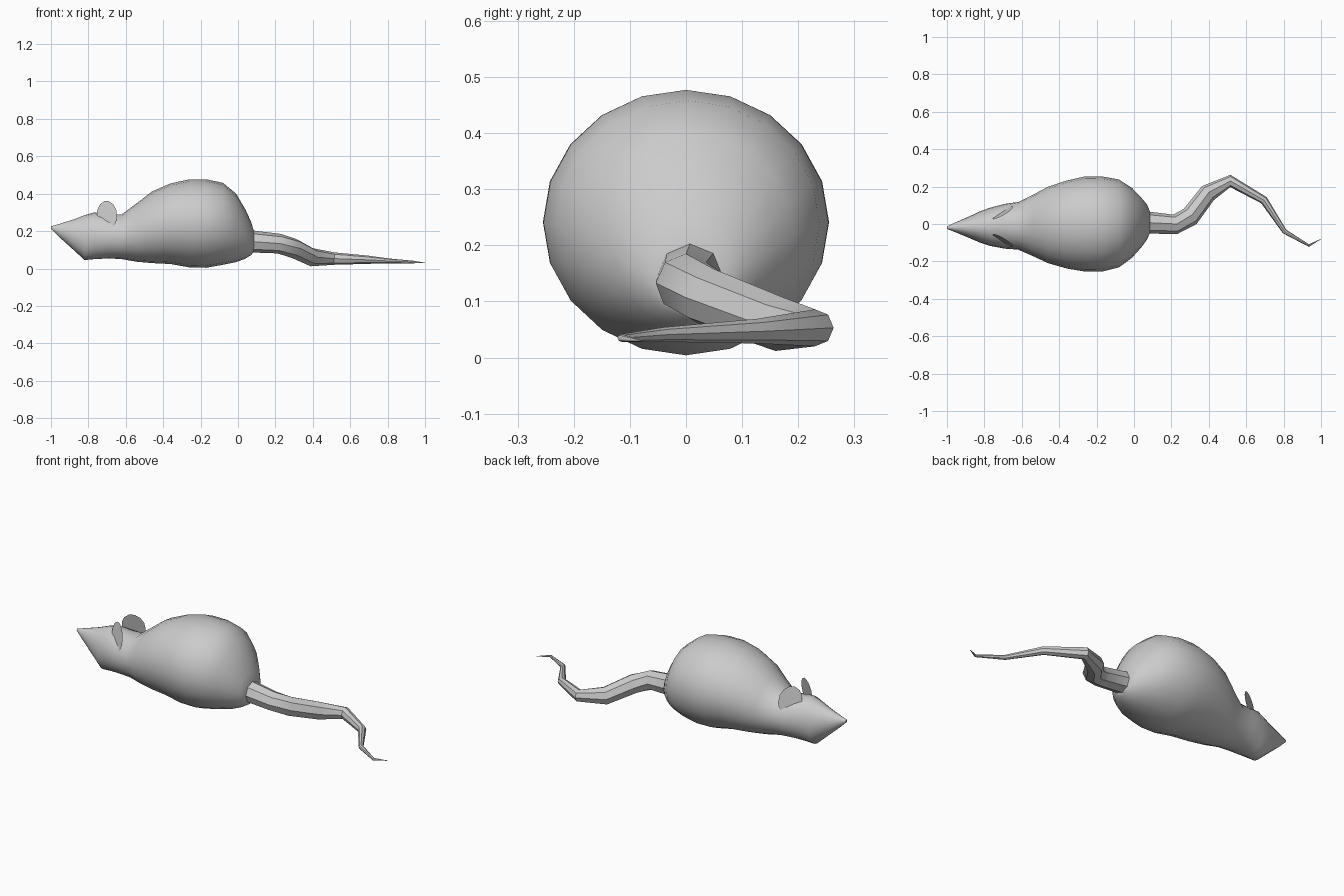
import bpy, bmesh
from math import sin, cos, pi, radians
from mathutils import Vector


def make_object(name, bm, smooth=True):
    bmesh.ops.recalc_face_normals(bm, faces=bm.faces)
    me = bpy.data.meshes.new(name)
    bm.to_mesh(me)
    bm.free()
    ob = bpy.data.objects.new(name, me)
    bpy.context.collection.objects.link(ob)
    if smooth:
        bpy.ops.object.select_all(action='DESELECT')
        bpy.context.view_layer.objects.active = ob
        ob.select_set(True)
        bpy.ops.object.shade_smooth_by_angle(angle=radians(40))
    return ob


def loft(name, rings):
    """Bridge a list of point rings and cap both ends."""
    bm = bmesh.new()
    vr = [[bm.verts.new(p) for p in ring] for ring in rings]
    n = len(vr[0])
    for a, b in zip(vr, vr[1:]):
        for i in range(n):
            j = (i + 1) % n
            bm.faces.new((a[i], a[j], b[j], b[i]))
    bm.faces.new(vr[0])
    bm.faces.new(vr[-1])
    return make_object(name, bm)


# Body: x, bottom z, top z, half width, sideways offset
sections = [
    (-1.00, 0.212, 0.226, 0.006, -0.02), (-0.96, 0.172, 0.237, 0.024, -0.018),
    (-0.88, 0.10, 0.262, 0.058, -0.017), (-0.82, 0.045, 0.285, 0.085, -0.016),
    (-0.77, 0.05, 0.30, 0.102, -0.015), (-0.69, 0.054, 0.288, 0.12, -0.012),
    (-0.62, 0.05, 0.29, 0.127, -0.01), (-0.54, 0.036, 0.35, 0.164, -0.008),
    (-0.46, 0.029, 0.412, 0.204, -0.005), (-0.36, 0.024, 0.455, 0.235, -0.003),
    (-0.26, 0.006, 0.477, 0.255, 0), (-0.17, 0.004, 0.477, 0.254, 0),
    (-0.08, 0.02, 0.458, 0.235, 0.003), (-0.01, 0.034, 0.40, 0.186, 0.006),
    (0.04, 0.053, 0.315, 0.132, 0.008), (0.07, 0.072, 0.25, 0.093, 0.01),
    (0.085, 0.09, 0.20, 0.058, 0.01),
]
rings = []
for x, lo, hi, w, off in sections:
    mid, h = (lo + hi) / 2, (hi - lo) / 2
    rings.append([(x, off + w * sin(a), mid + h * cos(a))
                  for a in (2 * pi * i / 20 for i in range(20))])
loft("body", rings)

# Tail: x, y, z, radius along a wavy path
path = [
    (0.07, 0.008, 0.145, 0.059), (0.22, -0.002, 0.133, 0.053),
    (0.30, 0.04, 0.107, 0.053), (0.395, 0.165, 0.06, 0.049),
    (0.515, 0.23, 0.053, 0.033), (0.695, 0.127, 0.047, 0.022),
    (0.805, -0.04, 0.041, 0.013), (0.935, -0.115, 0.035, 0.007),
    (1.00, -0.08, 0.03, 0.001),
]
pts = [Vector(p[:3]) for p in path]
rings = []
for i, c in enumerate(pts):
    t1 = (c - pts[max(i - 1, 0)]).normalized()
    t2 = (pts[min(i + 1, len(pts) - 1)] - c).normalized()
    t = (t1 + t2).normalized()
    side = Vector((0, 0, 1)).cross(t).normalized()
    up = t.cross(side)
    r = path[i][3]
    rings.append([c + r * (cos(a) * up + sin(a) * side)
                  for a in (pi * k / 4 for k in range(8))])
loft("tail", rings)

# Ears: thin rounded sheets, splayed towards the back
outline = [(-0.755, 0.28), (-0.752, 0.315), (-0.738, 0.343), (-0.715, 0.36),
           (-0.69, 0.36), (-0.665, 0.342), (-0.65, 0.312), (-0.647, 0.275),
           (-0.653, 0.245), (-0.665, 0.225), (-0.71, 0.245)]
for name, s in (("ear_left", -1), ("ear_right", 1)):
    bm = bmesh.new()
    bm.faces.new([bm.verts.new((x, -0.014 + s * (0.044 + 0.55 * (x + 0.755)
                                                 - 0.2 * (z - 0.29)), z))
                  for x, z in outline])
    make_object(name, bm, smooth=False)
